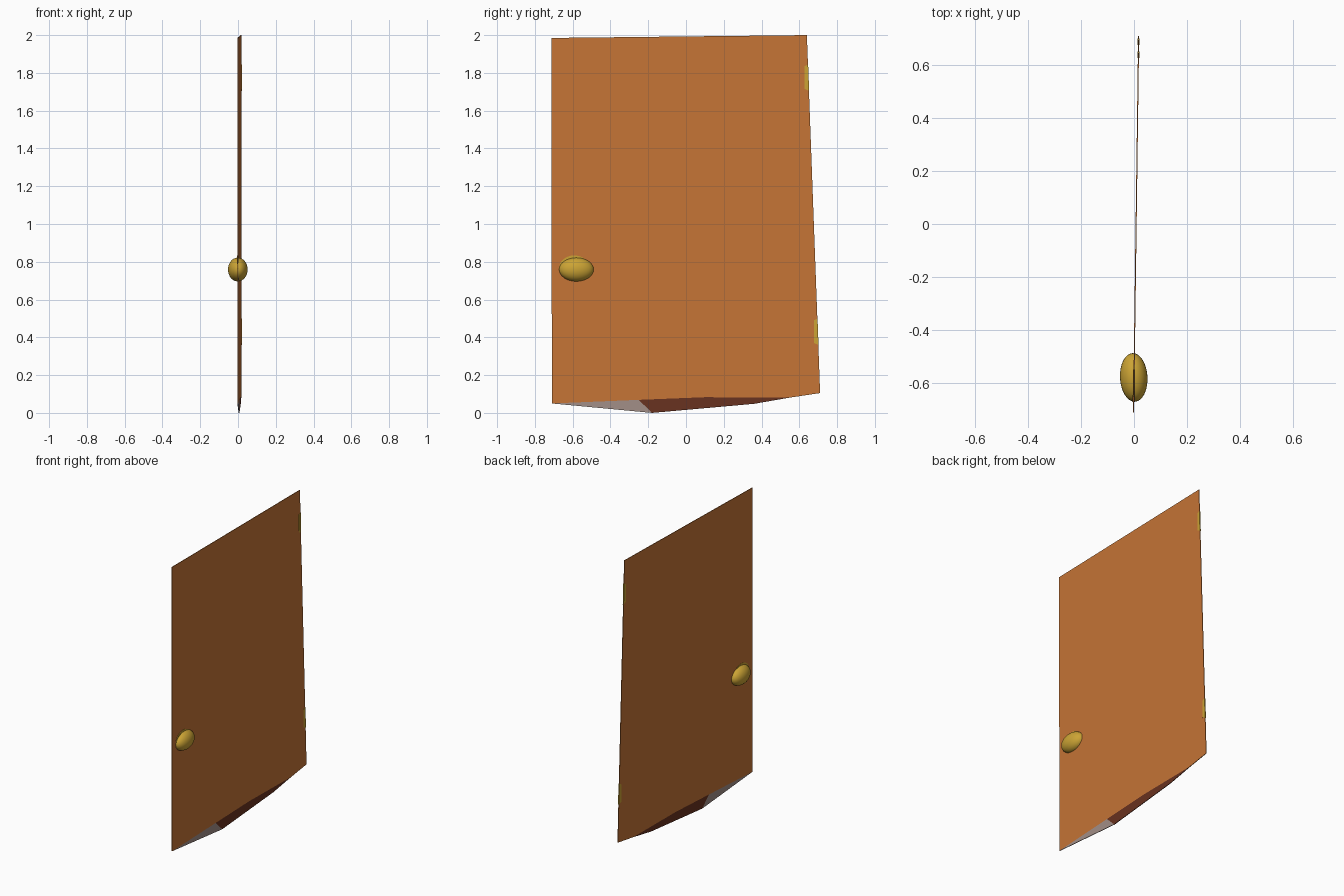
import bpy, bmesh, math

if "Cube" in bpy.data.objects:
    bpy.data.objects.remove(bpy.data.objects["Cube"])


def material(name, rgb):
    m = bpy.data.materials.new(name)
    m.diffuse_color = (*rgb, 1)
    m.use_nodes = True
    m.node_tree.nodes["Principled BSDF"].inputs["Base Color"].default_value = m.diffuse_color
    return m


WOOD = material("orange wood", (0.56, 0.175, 0.036))
DARK = material("dark broken wood", (0.14, 0.032, 0.014))
GREY = material("pale grey splinter", (0.36, 0.27, 0.24))
BRASS = material("brass", (0.60, 0.37, 0.035))


def plane_x(y):
    # the door leaf is turned very slightly about the vertical
    return 0.008 + 0.0135 * y


def plate(name, outline, thick, mat):
    """Thin slab in the door plane from a (y, z) outline."""
    bm = bmesh.new()
    h = thick / 2
    front = [bm.verts.new((plane_x(y) + h, y, z)) for y, z in outline]
    back = [bm.verts.new((plane_x(y) - h, y, z)) for y, z in outline]
    bm.faces.new(front)
    bm.faces.new(back[::-1])
    n = len(outline)
    for i in range(n):
        j = (i + 1) % n
        bm.faces.new((front[i], back[i], back[j], front[j]))
    bmesh.ops.recalc_face_normals(bm, faces=bm.faces)
    me = bpy.data.meshes.new(name)
    bm.to_mesh(me)
    bm.free()
    me.materials.append(mat)
    ob = bpy.data.objects.new(name, me)
    bpy.context.collection.objects.link(ob)
    return ob


# Door leaf
plate("door_panel", [(-0.71, 0.05), (-0.25, 0.069), (0.10, 0.083), (0.55, 0.081),
                     (0.71, 0.105), (0.64, 2.0), (-0.713, 1.985)], 0.004, WOOD)

# Broken bottom edge
plate("bottom_splinter", [(-0.71, 0.05), (-0.18, 0.0), (-0.25, 0.069)], 0.004, GREY)
plate("bottom_break", [(-0.25, 0.069), (-0.18, 0.0), (0.36, 0.048), (0.55, 0.081),
                       (0.10, 0.083)], 0.004, DARK)


# Hinges following the slanted edge
def edge_y(z):
    return 0.64 + 0.07 * (2.0 - z) / 1.895


for label, z in (("upper", 1.775), ("lower", 0.43)):
    plate(label + "_hinge", [(edge_y(z - 0.07) + 0.001, z - 0.07),
                             (edge_y(z + 0.07) + 0.001, z + 0.07),
                             (edge_y(z + 0.06) - 0.019, z + 0.06),
                             (edge_y(z - 0.06) - 0.023, z - 0.06)], 0.007, BRASS)

# Plate behind the knob
ring = [(-0.592 + 0.08 * math.cos(a), 0.766 + 0.068 * math.sin(a))
        for a in (i * math.tau / 24 for i in range(24))]
plate("knob_plate", ring, 0.008, BRASS)

# Knob passing through the leaf
bpy.ops.mesh.primitive_uv_sphere_add(segments=32, ring_count=16, radius=1,
                                     location=(-0.001, -0.58, 0.759),
                                     rotation=(0, 0, math.radians(3)))
knob = bpy.context.object
knob.name = "knob"
knob.scale = (0.052, 0.092, 0.063)
knob.data.materials.append(BRASS)
bpy.ops.object.shade_smooth()
